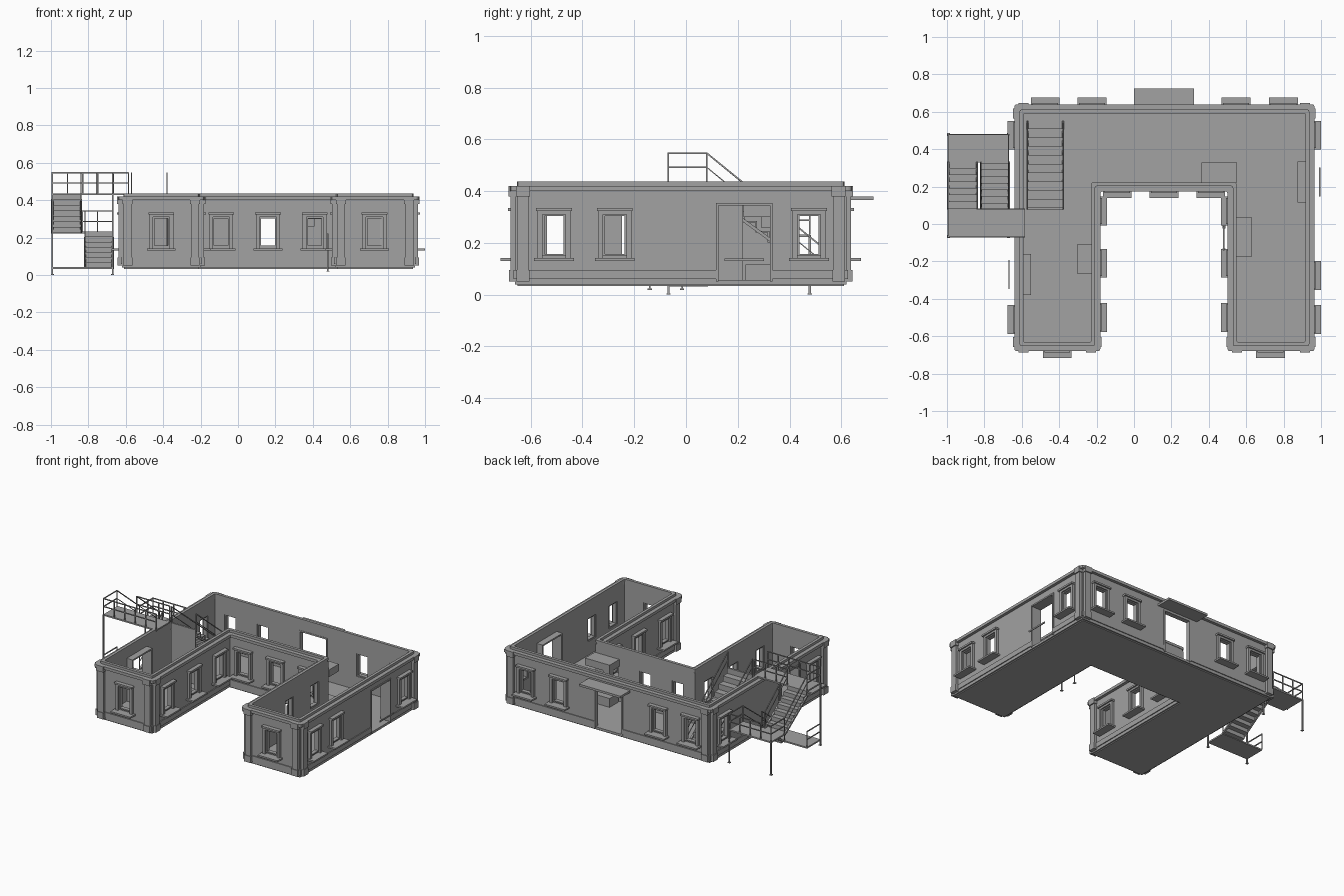
import bpy, bmesh
from mathutils import Vector, Matrix

if "Cube" in bpy.data.objects:
    bpy.data.objects.remove(bpy.data.objects["Cube"])

grey = bpy.data.materials.new("plain_grey")
grey.use_nodes = True
GREY = (0.36, 0.36, 0.36, 1)
grey.diffuse_color = GREY
for node in grey.node_tree.nodes:
    if node.type == "BSDF_PRINCIPLED":
        node.inputs["Base Color"].default_value = GREY

parts = {}


def part(name):
    """Return the mesh being collected under this part name."""
    return parts.setdefault(name, bmesh.new()) if name not in parts else parts[name]


def box(name, x, y, z):
    lo, hi = [Vector(c) for c in zip(*[sorted(r) for r in (x, y, z)])]
    m = Matrix.Translation((lo + hi) / 2) @ Matrix.Diagonal((*(hi - lo), 1))
    bmesh.ops.create_cube(part(name), size=1, matrix=m)


def beam(name, a, b, r=0.003):
    a, b = Vector(a), Vector(b)
    d = b - a
    m = (Matrix.Translation((a + b) / 2) @ d.to_track_quat("Z", "Y").to_matrix().to_4x4()
         @ Matrix.Diagonal((r * 2, r * 2, d.length, 1)))
    bmesh.ops.create_cube(part(name), size=1, matrix=m)


def wall_box(name, at, n, u, w, z):
    """Box on a wall: u along the wall, w outward along the normal n."""
    xs, ys = [[at[i] + n[i] * wv + (-n[1], n[0])[i] * uv for uv, wv in zip(u, w)] for i in (0, 1)]
    box(name, xs, ys, z)


# U-shaped plan: outer rectangle and court
X0, X1, Y0, Y1 = -0.62, 0.945, -0.66, 0.62
C0, C1, CY = -0.2, 0.52, 0.195
BASE, TOP = 0.05, 0.437


def outline(d):
    return [(X0 - d, Y0 - d), (C0 + d, Y0 - d), (C0 + d, CY - d), (C1 - d, CY - d),
            (C1 - d, Y0 - d), (X1 + d, Y0 - d), (X1 + d, Y1 + d), (X0 - d, Y1 + d)]


def ring(name, outer, inner, z0, z1, bevel=0):
    bm = part(name)
    loops = [[bm.verts.new((x, y, z)) for x, y in outline(d)]
             for d, z in ((outer, z0), (outer, z1), (inner, z1), (inner, z0))]
    for k in range(4):
        a, b = loops[k], loops[(k + 1) % 4]
        for i in range(8):
            j = (i + 1) % 8
            bm.faces.new((a[i], a[j], b[j], b[i]))
    if bevel:
        edges = [e for e in bm.edges if abs(e.verts[0].co.z - e.verts[1].co.z) > 0.001]
        bmesh.ops.bevel(bm, geom=edges, offset=bevel, segments=2, affect="EDGES", profile=0.5)


# Shell: floor, walls, plinth, cornice, parapet
floor = part("floor")
f = floor.faces.new([floor.verts.new((x, y, 0.033)) for x, y in outline(-0.01)])
top = bmesh.ops.extrude_face_region(floor, geom=[f])["geom"]
bmesh.ops.translate(floor, vec=(0, 0, 0.022), verts=[v for v in top if isinstance(v, bmesh.types.BMVert)])
ring("walls", 0, -0.025, BASE - 0.01, 0.41)
ring("plinth", 0.006, -0.001, 0.06, 0.095)
ring("cornice", 0.02, -0.025, 0.4, 0.42, 0.012)
ring("parapet", -0.008, -0.028, 0.42, TOP, 0.01)

# Openings: wall point, outward normal
E, W, N, S = (1, 0), (-1, 0), (0, 1), (0, -1)
windows = [((X1, y), E) for y in (-0.51, -0.275, 0.475)]
windows += [((X0, y), W) for y in (-0.51, 0.475)]
windows += [((x, Y1), N) for x in (-0.475, -0.225, 0.545, 0.8)]
windows += [((x, Y0), S) for x in (-0.41, 0.73)]
windows += [((x, CY), S) for x in (-0.09, 0.16, 0.41)]
windows += [((c, y), n) for c, n in ((C0, E), (C1, W)) for y in (0.07, -0.21, -0.5)]
doors = [((X1, 0.225), E), ((X0, -0.27), W), ((0.165, Y1), N)]

for at, n in windows:
    wall_box("cutter", at, n, (-0.045, 0.045), (-0.05, 0.03), (0.15, 0.31))
    for s in (-1, 1):
        wall_box("window_frames", at, n, (s * 0.064, s * 0.045), (-0.002, 0.018), (0.14, 0.325))
        wall_box("window_sashes", at, n, (s * 0.046, s * 0.037), (-0.02, 0.008), (0.15, 0.31))
    wall_box("window_frames", at, n, (-0.045, 0.045), (-0.002, 0.018), (0.31, 0.325))
    for z in (0.15, 0.303):
        wall_box("window_sashes", at, n, (-0.038, 0.038), (-0.02, 0.008), (z, z + 0.008))
    wall_box("window_hoods", at, n, (-0.069, 0.069), (-0.002, 0.028), (0.323, 0.335))
    wall_box("window_sills", at, n, (-0.077, 0.077), (-0.002, 0.056), (0.13, 0.141))

for at, n in doors:
    wall_box("cutter", at, n, (-0.105, 0.105), (-0.05, 0.03), (0.056, 0.35))
    depth = -0.027 if n == N else -0.07
    for s in (-1, 1):
        wall_box("door_linings", at, n, (s * 0.11, s * 0.1), (depth, 0.006), (0.05, 0.355))
    wall_box("door_linings", at, n, (-0.11, 0.11), (depth, 0.006), (0.345, 0.355))
    if n != N:
        wall_box("door_bars", at, n, (-0.077, 0.077), (0.045, 0.051), (0.13, 0.14))
box("door_canopy", (0, 0.32), (Y1 - 0.002, 0.725), (0.365, 0.38))

# Pilasters with caps at both ends of each outer face
faces = [(X0, X1, Y1, N), (X0, C0, Y0, S), (C1, X1, Y0, S),
         (Y0, Y1, X0, W), (Y0, Y1, X1, E), (Y0, None, C0, E), (Y0, None, C1, W)]
for lo, hi, c, n in faces:
    for end in [lo + 0.03] + ([hi - 0.03] if hi is not None else []):
        at = (c, end) if n[0] else (end, c)
        wall_box("pilasters", at, n, (-0.022, 0.022), (-0.002, 0.018), (BASE, 0.385))
        wall_box("pilaster_caps", at, n, (-0.027, 0.027), (-0.002, 0.026), (0.38, 0.42))
        wall_box("pilaster_feet", at, n, (-0.025, 0.025), (-0.002, 0.023), (BASE, 0.095))


def stair(name, x, y, z, steps):
    """Open flight running from the top (y0, z0) to the bottom (y1, z1)."""
    dy, dz = (y[1] - y[0]) / steps, (z[0] - z[1]) / steps
    for i in range(steps):
        ya, zt = y[0] + i * dy, z[0] - (i + 1) * dz
        box(name, x, (ya, ya + dy), (zt - 0.006, zt))
        box(name, x, (ya, ya + dy * 0.15), (zt, zt + dz))
    for s in x:
        beam(name, (s, y[0], z[0] - dz * 1.2), (s, y[1], z[1] - dz * 0.2), 0.006)
        beam("stair_rails", (s, y[0], z[0] + 0.11), (s, y[1], z[1] + 0.11))
        beam("stair_rails", (s, y[0], z[0] + 0.055), (s, y[1], z[1] + 0.055), 0.002)
        for yy, zz in zip(y, z):
            beam("stair_rails", (s, yy, zz - 0.01), (s, yy, zz + 0.112))


def railing(a, b, z, posts):
    a, b = Vector((*a, z)), Vector((*b, z))
    for h in (0.055, 0.11):
        up = Vector((0, 0, h))
        beam("landing_rails", a + up, b + up)
    for i in range(posts + 1):
        p = a.lerp(b, i / posts)
        beam("landing_rails", p, p + Vector((0, 0, 0.112)))


# Outside steel stair with three landings
L, M1, M2, R = -0.993, -0.84, -0.818, -0.67
F0, F1, B0, B1 = -0.068, 0.08, 0.33, 0.478
box("upper_landing", (L, -0.585), (F0, F1), (0.427, TOP))
box("middle_landing", (L, R), (B0, B1), (0.222, 0.232))
box("lower_landing", (L, R), (F0, F1), (0.032, 0.042))
stair("upper_flight", (L, M1), (F1, B0), (TOP, 0.232), 7)
stair("lower_flight", (M2, R), (B0, F1), (0.232, 0.042), 7)
railing((L, F0), (-0.585, F0), TOP, 5)
railing((L, F0), (L, F1), TOP, 1)
railing((M1, F1), (-0.585, F1), TOP, 3)
railing((L, B1), (R, B1), 0.232, 4)
railing((L, B0), (L, B1), 0.232, 1)
railing((R, B0), (R, B1), 0.232, 1)
railing((L, F0), (L, F1), 0.042, 1)
for x in (L, R):
    for y, z in ((F0, TOP), (B1, 0.23)):
        beam("stair_legs", (x, y, 0), (x, y, z), 0.004)
        box("stair_feet", (x - 0.008, x + 0.008), (y - 0.008, y + 0.008), (0, 0.005))

# Inside stair with closed back
stair("inner_stair", (-0.57, -0.38), (F1, 0.55), (TOP, 0.055), 10)
box("inner_stair_back", (-0.57, -0.38), (F1 - 0.006, F1), (0.055, TOP))

# Court handrail and inside furniture
for y in (-0.14, -0.015):
    beam("court_handrail", (0.48, y, 0.02), (0.48, y, 0.22))
    box("court_handrail", (0.472, 0.488), (y - 0.008, y + 0.008), (0.018, 0.023))
beam("court_handrail", (0.48, -0.14, 0.22), (0.48, -0.015, 0.22))
box("bench", (0.36, 0.55), (0.23, 0.33), (0.055, 0.117))
box("wall_cabinet", (0.36, 0.55), (0.223, 0.33), (0.3, 0.35))
box("wall_cabinet", (0.36, 0.41), (0.29, 0.33), (0.26, 0.3))
box("left_locker", (-0.305, -0.226), (-0.265, -0.11), (0.055, 0.13))
box("right_locker", (0.546, 0.63), (-0.175, 0.035), (0.055, 0.13))

# Turn collected parts into objects
objects = {}
for name, bm in parts.items():
    bmesh.ops.recalc_face_normals(bm, faces=bm.faces)
    mesh = bpy.data.meshes.new(name)
    bm.to_mesh(mesh)
    bm.free()
    mesh.materials.append(grey)
    objects[name] = bpy.data.objects.new(name, mesh)
    bpy.context.collection.objects.link(objects[name])

# Cut the openings through the shell
cutter = objects["cutter"]
cutter.hide_render = True
for name in ("walls", "plinth"):
    ob = objects[name]
    mod = ob.modifiers.new("openings", "BOOLEAN")
    mod.object, mod.operation, mod.solver = cutter, "DIFFERENCE", "EXACT"
    graph = bpy.context.evaluated_depsgraph_get()
    cut = bpy.data.meshes.new_from_object(ob.evaluated_get(graph))
    ob.modifiers.clear()
    ob.data = cut
bpy.data.objects.remove(cutter)
